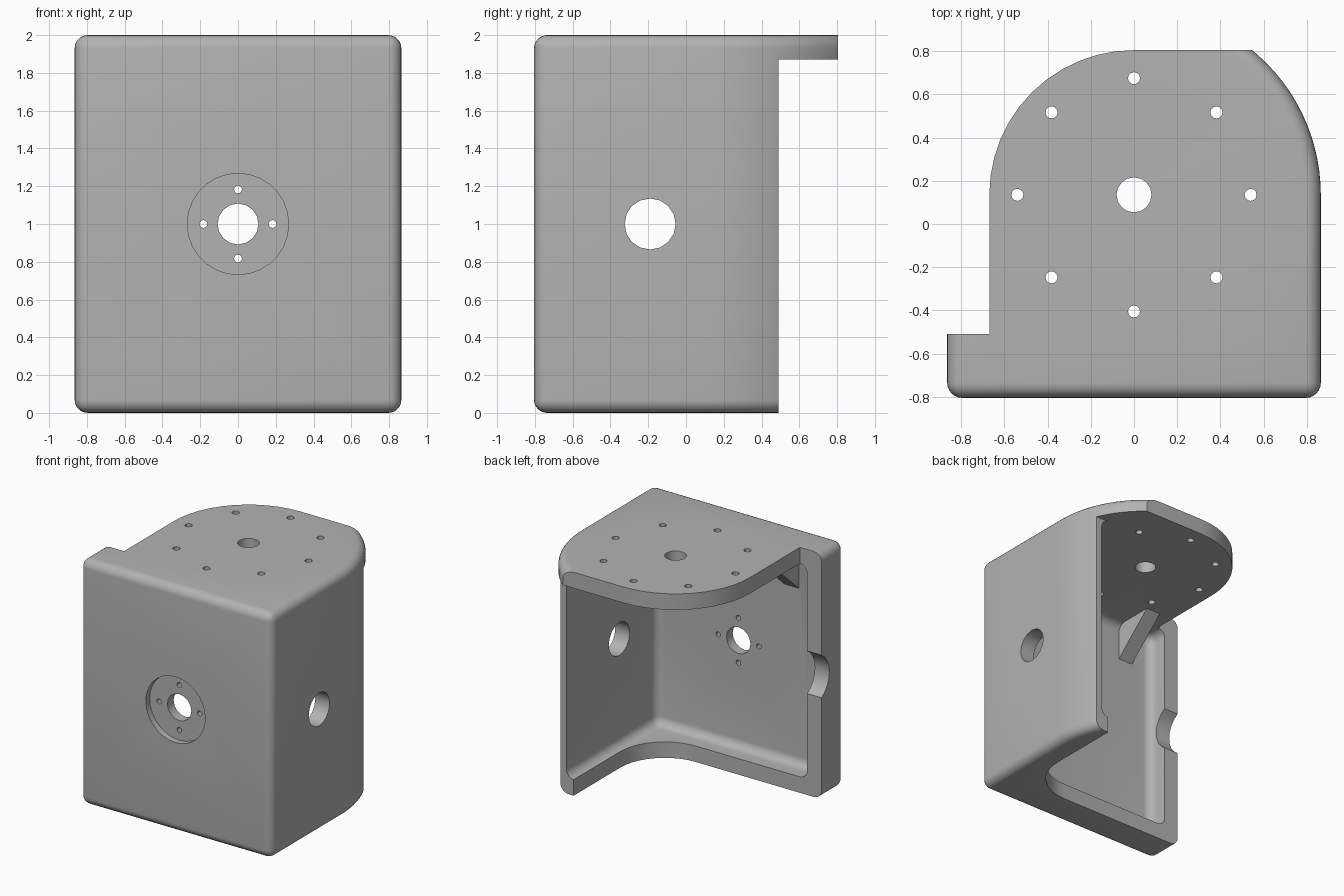
import bpy, bmesh
from math import pi, sin, cos, radians
from mathutils import Matrix

if "Cube" in bpy.data.objects:
    bpy.data.objects.remove(bpy.data.objects["Cube"], do_unlink=True)

HX, HY, H = 0.865, 0.805, 2.0      # half width, half depth, height
T, R = 0.13, 0.07                  # wall thickness, edge rounding
RIM_Y, RIM_X = -0.51, 0.67         # extent of the rims around the openings
HUB_Y = 0.135                      # centre of the top plate pattern

grey = bpy.data.materials.new("plain grey")
grey.use_nodes = True
colour = (0.45, 0.45, 0.45, 1)
grey.diffuse_color = colour
grey.node_tree.nodes["Principled BSDF"].inputs["Base Color"].default_value = colour


def arc(cx, cy, r, a0, a1, n):
    steps = [radians(a0 + (a1 - a0) * i / n) for i in range(n + 1)]
    return [(cx + r * cos(a), cy + r * sin(a)) for a in steps]


def make(name, bm):
    bmesh.ops.recalc_face_normals(bm, faces=bm.faces)
    me = bpy.data.meshes.new(name)
    bm.to_mesh(me)
    bm.free()
    me.materials.append(grey)
    ob = bpy.data.objects.new(name, me)
    bpy.context.collection.objects.link(ob)
    return ob


def prism(name, outline, lo, hi, rounding=0, axes="XYZ"):
    """Extrude an outline; axes 'YZX' puts the outline in y-z, extruded on x."""
    bm = bmesh.new()
    face = bm.faces.new([bm.verts.new((u, v, lo)) for u, v in outline])
    top = bmesh.ops.extrude_face_region(bm, geom=[face])["geom"]
    for v in top:
        if isinstance(v, bmesh.types.BMVert):
            v.co.z = hi
    bmesh.ops.recalc_face_normals(bm, faces=bm.faces)
    if rounding:
        sharp = [e for e in bm.edges if e.calc_face_angle(0) > radians(40)]
        bmesh.ops.bevel(bm, geom=sharp, offset=rounding, segments=6,
                        profile=0.5, affect='EDGES')
    if axes == "YZX":
        for v in bm.verts:
            v.co = (v.co.z, v.co.x, v.co.y)
    return make(name, bm)


def box(name, x, y, z, rounding=0):
    return prism(name, [(x[0], y[0]), (x[1], y[0]), (x[1], y[1]), (x[0], y[1])],
                 z[0], z[1], rounding)


def drill(name, at, r, length, axis, sides=16):
    bm = bmesh.new()
    turn = {"X": Matrix.Rotation(pi / 2, 4, 'Y'),
            "Y": Matrix.Rotation(pi / 2, 4, 'X'), "Z": Matrix()}[axis]
    bmesh.ops.create_cone(bm, cap_ends=True, segments=sides, radius1=r, radius2=r,
                          depth=length, matrix=Matrix.Translation(at) @ turn)
    return make(name, bm)


def combine(target, other, operation='DIFFERENCE'):
    mod = target.modifiers.new(other.name, 'BOOLEAN')
    mod.operation, mod.object, mod.solver = operation, other, 'EXACT'
    bpy.context.view_layer.objects.active = target
    bpy.ops.object.modifier_apply(modifier=mod.name)
    bpy.data.objects.remove(other, do_unlink=True)


# Rounded outer block, one side curving in towards the back
outline = [(-HX, -HY), (HX, -HY)] + arc(0, HUB_Y, HX, 0, 90, 24) + [(-HX, HUB_Y + HX)]
housing = prism("bracket_housing", outline, 0, H, R)

# Hollow interior with rounded corners
combine(housing, box("cavity", (T - HX, HX - T), (T - HY, 2), (T, H - T), R))

# Triangular rib between front wall and top plate
rib = [(-HY + 0.05, H - T + 0.05), (-HY + 0.05, 1.57), (T - HY, 1.57),
       (-0.34, H - T), (-0.34, H - T + 0.05)]
combine(housing, prism("gusset_rib", rib, -0.545, -0.415, axes="YZX"), 'UNION')

# Back trimmed flat, with the top plate overhanging the walls
combine(housing, box("back_trim", (-2, 2), (HY, 2), (-1, 3)))
combine(housing, box("wall_trim", (-2, 2), (0.49, 2), (-1, H - T)))

# Open side, following the rounded edge of the top plate
side = [(-2, RIM_Y), (-RIM_X, RIM_Y)] + arc(0, HUB_Y, RIM_X, 180, 90, 12) + [(0, 2), (-2, 2)]
combine(housing, prism("side_opening", side, -1, 3))

# Bottom opening with one large rounded corner
C = 0.4
floor = [(-2, RIM_Y)] + arc(RIM_X - C, RIM_Y + C, C, -90, 0, 10) + [(RIM_X, 2), (-2, 2)]
combine(housing, prism("bottom_opening", floor, -1, 0.5))

# Front recess, shaft hole and four screw holes
combine(housing, drill("front_recess", (0, -HY, 1), 0.268, 0.1, "Y", 28))
combine(housing, drill("front_hole", (0, -HY, 1), 0.108, 0.6, "Y"))
for i in range(4):
    a = i * pi / 2
    spot = (0.183 * cos(a), -HY, 1 + 0.183 * sin(a))
    combine(housing, drill("front_screw_hole", spot, 0.021, 0.6, "Y", 12))

# Cable hole in the side wall, and the notch in the short opposite wall
combine(housing, drill("side_hole", (HX, -0.19, 1), 0.135, 0.6, "X"))
combine(housing, drill("side_notch", (-HX, -0.41, 1), 0.2, 0.5, "X", 24))

# Top plate: centre hole and ring of eight screw holes
combine(housing, drill("top_hole", (0, HUB_Y, H), 0.081, 0.6, "Z"))
for i in range(8):
    a = i * pi / 4
    spot = (0.54 * cos(a), HUB_Y + 0.54 * sin(a), H)
    combine(housing, drill("top_screw_hole", spot, 0.028, 0.6, "Z", 12))

# Smooth shading with crisp cut edges
bpy.ops.object.select_all(action='DESELECT')
housing.select_set(True)
bpy.context.view_layer.objects.active = housing
bpy.ops.object.shade_smooth_by_angle(angle=radians(30))
